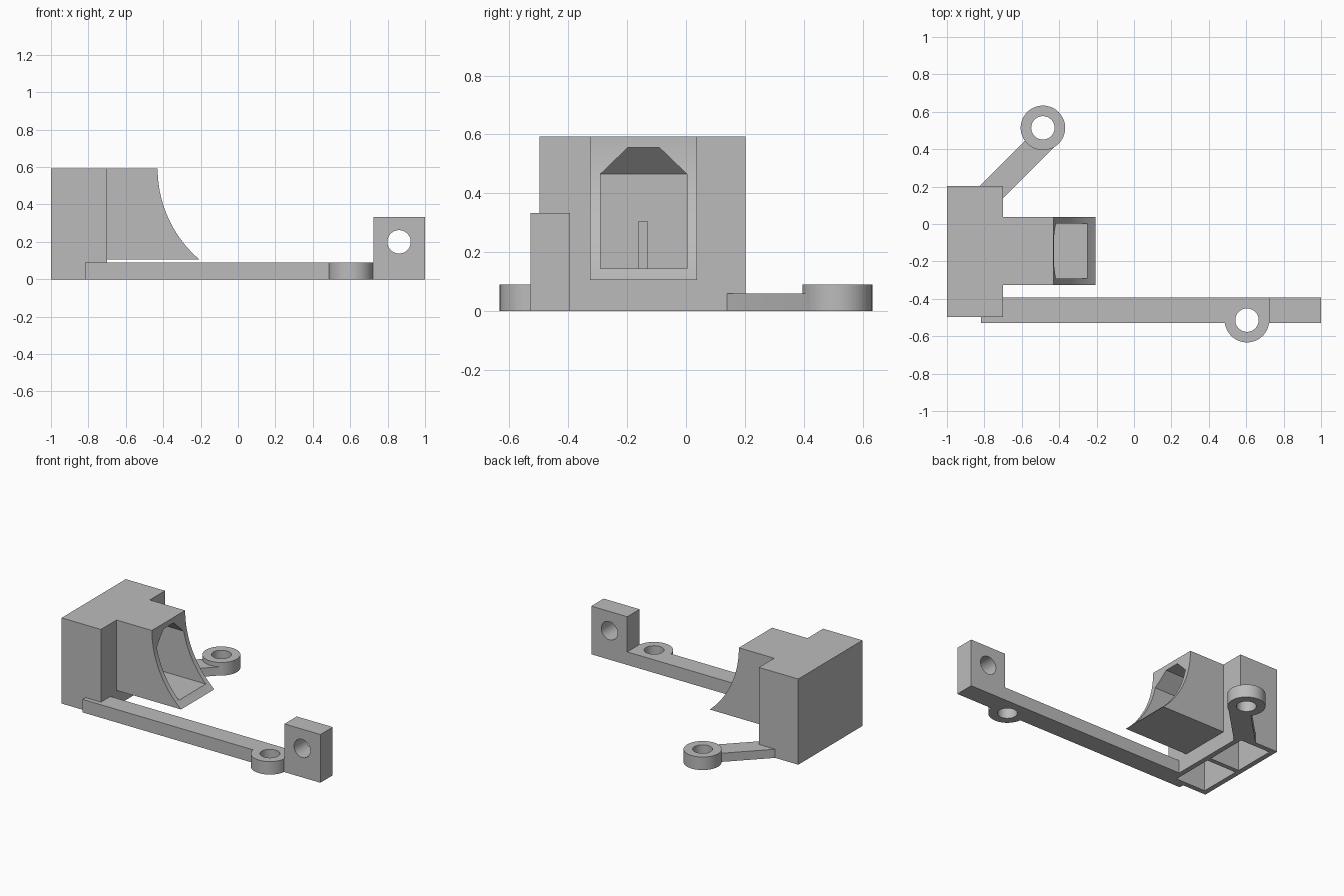
import bpy, bmesh, math
from mathutils import Vector

cube = bpy.data.objects.get("Cube")
if cube:
    bpy.data.objects.remove(cube, do_unlink=True)

grey = bpy.data.materials.new("light_grey")
grey.use_nodes = True
COLOUR = (0.5, 0.5, 0.5, 1)
grey.diffuse_color = COLOUR
for node in grey.node_tree.nodes:
    if node.type == 'BSDF_PRINCIPLED':
        node.inputs["Base Color"].default_value = COLOUR


def prism(name, points, axis, lo, hi):
    """Extrude a 2D outline along one axis; points use the other two axes in order."""
    def place(p, d):
        c = list(p)
        c.insert("xyz".index(axis), d)
        return Vector(c)
    bm = bmesh.new()
    face = bm.faces.new([bm.verts.new(place(p, lo)) for p in points])
    ext = bmesh.ops.extrude_face_region(bm, geom=[face])
    shift = place((0, 0), hi - lo)
    bmesh.ops.translate(bm, vec=shift, verts=[v for v in ext["geom"] if isinstance(v, bmesh.types.BMVert)])
    bmesh.ops.recalc_face_normals(bm, faces=bm.faces)
    mesh = bpy.data.meshes.new(name)
    bm.to_mesh(mesh)
    bm.free()
    mesh.materials.append(grey)
    ob = bpy.data.objects.new(name, mesh)
    bpy.context.collection.objects.link(ob)
    return ob


def box(name, x, y, z):
    return prism(name, [(x[0], y[0]), (x[1], y[0]), (x[1], y[1]), (x[0], y[1])], "z", *z)


def disc(name, centre, radius, axis, lo, hi, sides=64):
    pts = [(centre[0] + radius * math.cos(math.tau * i / sides),
            centre[1] + radius * math.sin(math.tau * i / sides)) for i in range(sides)]
    return prism(name, pts, axis, lo, hi)


def combine(target, other, operation):
    """Apply a boolean and discard the helper."""
    mod = target.modifiers.new("bool", 'BOOLEAN')
    mod.operation, mod.solver, mod.object = operation, 'EXACT', other
    graph = bpy.context.evaluated_depsgraph_get()
    mesh = bpy.data.meshes.new_from_object(target.evaluated_get(graph))
    target.modifiers.clear()
    target.data = mesh
    bpy.data.objects.remove(other, do_unlink=True)


# Hollow duct housing
HEIGHT = 0.592
duct = box("duct_housing", (-1, -0.7), (-0.497, 0.203), (0, HEIGHT))

# Nozzle with a concave curved mouth
R, SNOUT_X, SNOUT_Z = 0.641, -0.43, 0.106
sweep = math.asin((HEIGHT - SNOUT_Z) / R)
arc = [(SNOUT_X + R - R * math.cos(sweep * i / 32), HEIGHT - R * math.sin(sweep * i / 32))
       for i in range(33)]
nozzle = prism("nozzle", [(-0.75, SNOUT_Z), (-0.75, HEIGHT)] + arc, "y", -0.326, 0.037)
combine(duct, nozzle, 'UNION')

# Inner chamber, open at the bottom, with a sloped rear ceiling
chamber = prism("chamber", [(-0.965, -0.05), (-0.735, -0.05), (-0.735, 0.555),
                            (-0.875, 0.555), (-0.965, 0.465)], "y", -0.462, 0.168)
combine(duct, chamber, 'DIFFERENCE')

# Air passage with chamfered top corners
passage = prism("passage", [(-0.291, 0.145), (0.003, 0.145), (0.003, 0.465),
                            (-0.09, 0.555), (-0.198, 0.555), (-0.291, 0.465)], "x", -0.8, 0)
combine(duct, passage, 'DIFFERENCE')

# Dividing rib across the chamber
rib = box("rib", (-0.98, -0.73), (-0.161, -0.13), (0, 0.305))
combine(duct, rib, 'UNION')

# Long arm with side ring and upright end block
FRONT, BACK, THICK = -0.529, -0.394, 0.09
arm = prism("long_arm", [(-0.818, FRONT), (1, FRONT), (1, BACK), (-0.71, BACK),
                         (-0.71, -0.48), (-0.818, -0.48)], "z", 0, THICK)
combine(arm, box("end_block", (0.725, 1), (FRONT, BACK), (0, 0.333)), 'UNION')
combine(arm, disc("arm_ring", (0.604, -0.514), 0.119, "z", 0, THICK), 'UNION')
combine(arm, disc("ring_hole", (0.604, -0.514), 0.0625, "z", -0.1, 0.2), 'DIFFERENCE')
combine(arm, disc("block_hole", (0.861, 0.2), 0.0625, "y", -0.7, -0.2), 'DIFFERENCE')

# Short diagonal strut with a mounting ring
RING = (-0.487, 0.514)
strut = prism("short_strut", [(-0.837, 0.19), (-0.72, 0.19), (-0.71, 0.129),
                              (-0.41, 0.429), (-0.567, 0.46)], "z", 0, 0.06)
mount = disc("mounting_ring", RING, 0.119, "z", 0, THICK)
combine(mount, strut, 'UNION')
combine(mount, disc("mount_hole", RING, 0.0625, "z", -0.1, 0.2), 'DIFFERENCE')

# Smooth round surfaces, keep hard edges
bpy.ops.object.select_all(action='DESELECT')
for part in (duct, arm, mount):
    part.select_set(True)
bpy.context.view_layer.objects.active = duct
bpy.ops.object.shade_smooth_by_angle(angle=math.radians(25))
